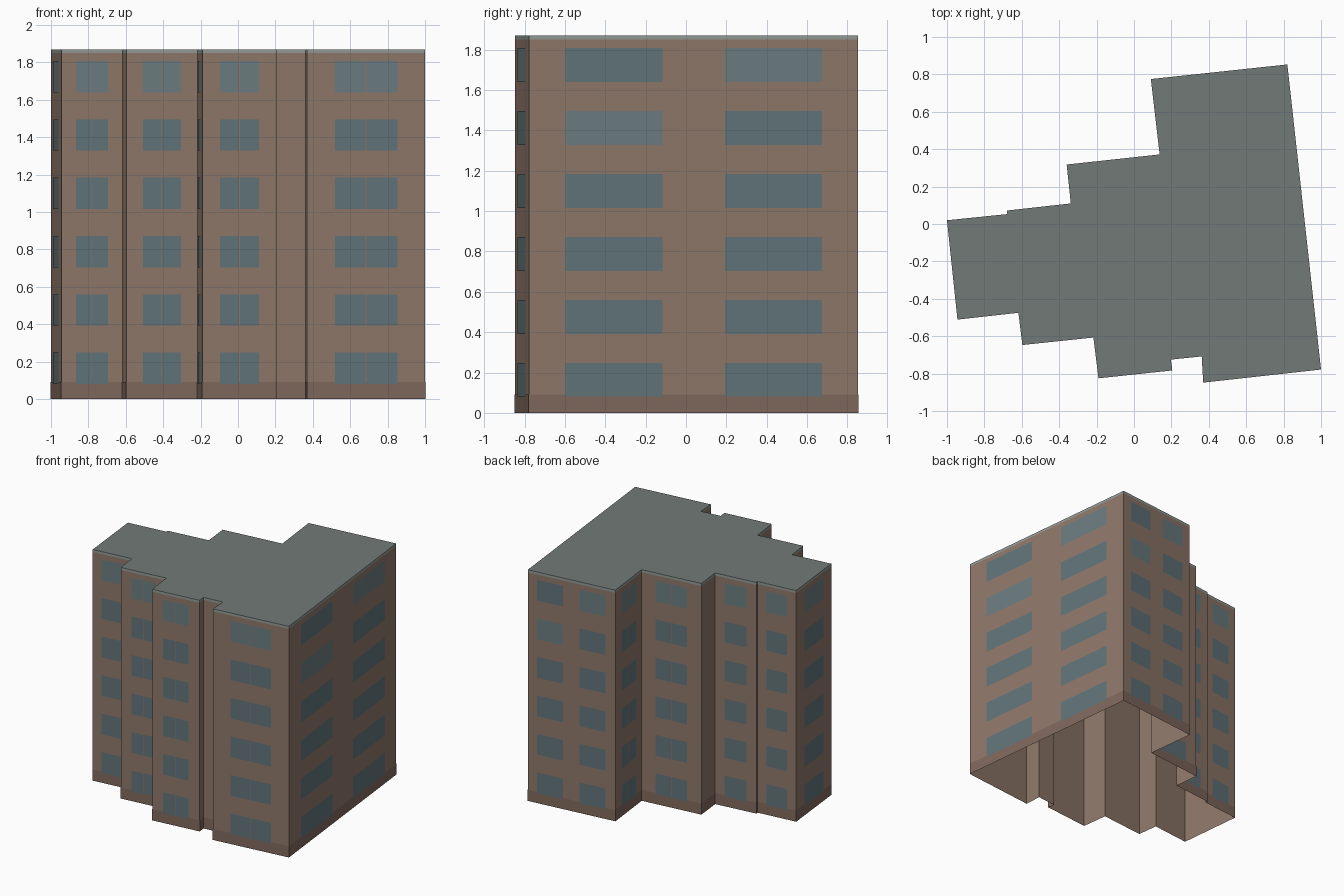
import bpy
from mathutils import Vector

if "Cube" in bpy.data.objects:
    bpy.data.objects.remove(bpy.data.objects["Cube"])

# Footprint, counter-clockwise from the left corner
PLAN = [Vector(p) for p in [
    (-1.0, .02), (-.944, -.511), (-.618, -.475), (-.597, -.647), (-.217, -.607),
    (-.19, -.825), (.205, -.783), (.197, -.725), (.362, -.708), (.37, -.848),
    (1.0, -.778), (.82, .853), (.09, .775), (.137, .372), (-.36, .318),
    (-.338, .11), (-.68, .072), (-.677, .053)]]
N = len(PLAN)
TOP, EAVE, PLINTH = 1.87, 1.85, .09
FLOORS, PITCH, SILL, WIN_H = 6, .312, .08, .168


def material(name, rgb):
    m = bpy.data.materials.new(name)
    m.diffuse_color = (*rgb, 1)
    m.use_nodes = True
    m.node_tree.nodes["Principled BSDF"].inputs["Base Color"].default_value = m.diffuse_color
    return m


WALL = material("wall_brown", (.28, .19, .145))
BASE = material("plinth_brown", (.216, .14, .11))
ROOF = material("roof_grey", (.17, .195, .185))
TRIM = material("trim_grey", (.29, .33, .31))
GLASS = material("glass", (.12, .175, .195))
GLASS_LIGHT = material("glass_light", (.15, .205, .22))


def make(name, verts, faces, mats, slots=None):
    me = bpy.data.meshes.new(name)
    me.from_pydata(verts, [], faces)
    for m in mats:
        me.materials.append(m)
    if slots:
        me.polygons.foreach_set("material_index", slots)
    me.update()
    ob = bpy.data.objects.new(name, me)
    bpy.context.collection.objects.link(ob)
    return ob


def normal(i):
    d = (PLAN[(i + 1) % N] - PLAN[i]).normalized()
    return Vector((d.y, -d.x))


def outline(off):
    # every corner pushed outward along its mitre
    out = []
    for i, p in enumerate(PLAN):
        a, b = normal(i - 1 if i else N - 1), normal(i)
        out.append(p + (a + b) * off / (1 + a.dot(b)))
    return out


def band(name, z0, z1, mat, off=0):
    pts = outline(off)
    verts = [(*p, z) for z in (z0, z1) for p in pts]
    faces = [(i, (i + 1) % N, N + (i + 1) % N, N + i) for i in range(N)]
    return make(name, verts, faces, [mat])


# Shell: walls open underneath, plinth strip, roof edge and flat roof
band("walls", 0, EAVE, WALL)
band("plinth", 0, PLINTH, BASE, .0015)
band("roof_edge", EAVE, TOP, TRIM)
make("roof", [(*p, TOP) for p in PLAN], [tuple(range(N))], [ROOF])

# Windows: joined pairs on medium walls, two separate ones on long walls
PAIR = [(.235, .496), (.504, .765)]
SPLIT = [(.11, .405), (.595, .89)]
verts, faces, slots = [], [], []
for i in range(N):
    a, b = PLAN[i], PLAN[(i + 1) % N]
    length = (b - a).length
    if length < .215:
        continue
    long_wall = length > .7
    for k, (s, t) in enumerate(SPLIT if long_wall else PAIR):
        p, q = (a.lerp(b, f) + normal(i) * .003 for f in (s, t))
        for f in range(FLOORS):
            z = SILL + f * PITCH
            n = len(verts)
            verts += [(*p, z), (*q, z), (*q, z + WIN_H), (*p, z + WIN_H)]
            faces.append((n, n + 1, n + 2, n + 3))
            light = f == 5 - (k == 0) if long_wall else f == 5
            slots.append(int(light))
make("windows", verts, faces, [GLASS, GLASS_LIGHT], slots)
